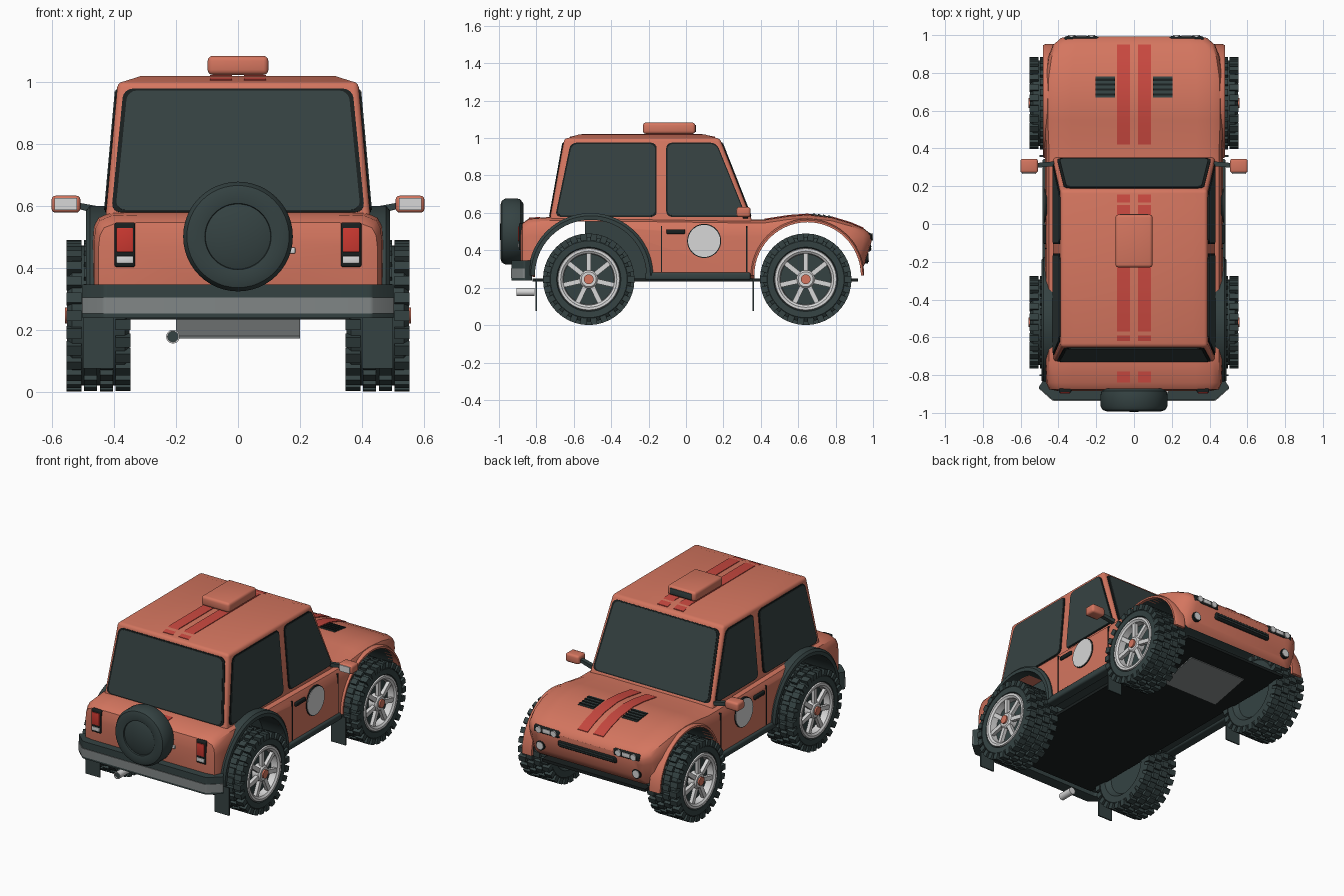
import bpy, bmesh
from math import pi, cos, sin, radians
from mathutils import Vector, Matrix

if "Cube" in bpy.data.objects:
    bpy.data.objects.remove(bpy.data.objects["Cube"])


def material(name, rgb):
    m = bpy.data.materials.new(name)
    m.use_nodes = True
    m.diffuse_color = (*rgb, 1)
    m.node_tree.nodes["Principled BSDF"].inputs["Base Color"].default_value = (*rgb, 1)
    return m


PAINT = material("coral paint", (0.66, 0.18, 0.115))
STRIPE = material("red stripe", (0.58, 0.065, 0.05))
DARK = material("dark rubber", (0.035, 0.055, 0.055))
GLASS = material("dark glass", (0.037, 0.055, 0.055))
BLACK = material("black trim", (0.01, 0.014, 0.014))
WHITE = material("pale metal", (0.68, 0.68, 0.68))
GREY = material("mid grey", (0.22, 0.24, 0.24))
LAMP = material("tail red", (0.6, 0.04, 0.03))


def finish(bm, name, mat, angle=35):
    bmesh.ops.remove_doubles(bm, verts=bm.verts, dist=0.0001)
    bmesh.ops.recalc_face_normals(bm, faces=bm.faces)
    me = bpy.data.meshes.new(name)
    bm.to_mesh(me)
    bm.free()
    me.materials.append(mat)
    ob = bpy.data.objects.new(name, me)
    bpy.context.collection.objects.link(ob)
    smooth(ob, angle)
    return ob


def smooth(ob, angle=35):
    bpy.ops.object.select_all(action='DESELECT')
    ob.select_set(True)
    bpy.context.view_layer.objects.active = ob
    bpy.ops.object.shade_smooth_by_angle(angle=radians(angle))


def box(name, mat, lo, hi, bevel=0.0):
    bm = bmesh.new()
    lo, hi = Vector(lo), Vector(hi)
    bmesh.ops.create_cube(bm, size=1, matrix=Matrix.Translation((lo + hi) / 2)
                          @ Matrix.Diagonal((*(hi - lo), 1)))
    if bevel:
        bmesh.ops.bevel(bm, geom=bm.edges[:], offset=bevel, segments=3, profile=0.5, affect='EDGES')
    return finish(bm, name, mat)


def panel(name, mat, pts, thick, radius=0.0, grow=1.0):
    """Flat rounded polygon, given thickness about its own plane."""
    bm = bmesh.new()
    mid = sum((Vector(p) for p in pts), Vector()) / len(pts)
    bm.faces.new([bm.verts.new(mid + (Vector(p) - mid) * grow) for p in pts])
    if radius:
        bmesh.ops.bevel(bm, geom=bm.verts[:], offset=radius, segments=4, profile=0.5, affect='VERTICES')
    bm.faces.ensure_lookup_table()
    f = bm.faces[0]
    f.normal_update()
    n = f.normal.copy()
    bmesh.ops.translate(bm, verts=bm.verts, vec=-n * thick / 2)
    new = bmesh.ops.extrude_face_region(bm, geom=[f], use_keep_orig=True)["geom"]
    bmesh.ops.translate(bm, verts=[v for v in new if isinstance(v, bmesh.types.BMVert)], vec=n * thick)
    return finish(bm, name, mat)


def lathe(name, mat, profile, axis, loc, n=40, arc=None):
    """Turn (along, radius) points about the X or Y axis."""
    bm = bmesh.new()
    a0, a1 = arc or (0, 2 * pi)
    rings = []
    for k in range(n + 1):
        t = a0 + (a1 - a0) * k / n
        rings.append([bm.verts.new(Vector(loc) + (Vector((a, r * cos(t), r * sin(t))) if axis == 'X'
                      else Vector((r * cos(t), a, r * sin(t))))) for a, r in profile])
    for p, q in zip(rings, rings[1:]):
        for i in range(len(profile) - 1):
            bm.faces.new((p[i], p[i + 1], q[i + 1], q[i]))
    if arc:
        bmesh.ops.remove_doubles(bm, verts=bm.verts, dist=0.0001)
        bmesh.ops.holes_fill(bm, edges=bm.edges[:])
    return finish(bm, name, mat)


def disc(name, mat, axis, loc, r, half, n=40):
    return lathe(name, mat, [(-half, 0), (-half, r), (half, r), (half, 0)], axis, loc, n)


def ribbon(name, mat, x0, x1, path, thick=0.009):
    bm = bmesh.new()
    rows = [[bm.verts.new((x, y, z + d)) for x, d in
             ((x0, 0.004), (x1, 0.004), (x1, 0.004 - thick), (x0, 0.004 - thick))] for y, z in path]
    for a, b in zip(rows, rows[1:]):
        for i in range(4):
            bm.faces.new((a[i], a[(i + 1) % 4], b[(i + 1) % 4], b[i]))
    bm.faces.new(rows[0])
    bm.faces.new(rows[-1])
    return finish(bm, name, mat, 20)


# Lower body: lofted sections (y, half width, bottom, top)
STATIONS = [(-.885, .40, .30, .50), (-.875, .45, .27, .545), (-.84, .465, .26, .57), (-.7, .47, .25, .58),
            (.3, .47, .25, .565), (.42, .47, .25, .565), (.55, .475, .25, .585), (.65, .475, .25, .592),
            (.78, .47, .25, .577), (.88, .455, .25, .547), (.95, .43, .265, .517), (.985, .39, .29, .49),
            (.993, .35, .33, .47)]
SECTION = [(0, 0), (.94, 0), (1, .08), (1, .7), (.99, .85), (.96, .94), (.88, .99), (.7, 1), (0, 1)]


def top_z(y):
    for a, b in zip(STATIONS, STATIONS[1:]):
        if a[0] <= y <= b[0]:
            return a[3] + (b[3] - a[3]) * (y - a[0]) / (b[0] - a[0])


bm = bmesh.new()
loop = SECTION + [(-fx, fz) for fx, fz in SECTION[-2:0:-1]]
rings = []
for y, w, zb, zt in STATIONS:
    ring = []
    for fx, fz in loop:
        z = zb + (zt - zb) * fz
        rake = max(0, .45 - z) * .3 if y > .9 else 0
        ring.append(bm.verts.new((w * fx, y - rake, z)))
    rings.append(ring)
for a, b in zip(rings, rings[1:]):
    for i in range(len(loop)):
        j = (i + 1) % len(loop)
        bm.faces.new((a[i], a[j], b[j], b[i]))
bm.faces.new(rings[0])
bm.faces.new(rings[-1])
body = finish(bm, "lower_body", PAINT)

# Wheel arches cut right through the body
ARCHES = [(-.51, .265, .298), (.65, .265, .285)]
for y, z, r in ARCHES:
    cutter = disc("arch_cutter", DARK, 'X', (0, y, z), r, .7, 56)
    cutter.hide_render = True
    mod = body.modifiers.new("arch", 'BOOLEAN')
    mod.operation, mod.solver, mod.object = 'DIFFERENCE', 'EXACT', cutter
    bpy.context.view_layer.objects.active = body
    bpy.ops.object.modifier_apply(modifier=mod.name)
    bpy.data.objects.remove(cutter)
body.data.materials.clear()
body.data.materials.append(PAINT)
body.data.materials.append(DARK)
for f in body.data.polygons:
    c = f.center
    inside = any(abs(Vector((c.y - y, c.z - z)).length - r) < .006 and abs(f.normal.x) < .1 for y, z, r in ARCHES)
    f.material_index = int(inside or f.normal.z < -.9)
smooth(body)
box("floor_pan", BLACK, (-.36, -.82, .232), (.36, .92, .25))
box("inner_tub", DARK, (-.33, -.54, .24), (.33, -.18, .56))
panel("skid_plate", GREY, [(-.2, .5, .175), (.2, .5, .175), (.2, .76, .23), (-.2, .76, .23)], .008)

# Cabin: tapered box with a crowned roof
Z0, Z1 = .555, 1.0
bm = bmesh.new()
bmesh.ops.create_cube(bm, size=2)
for v in bm.verts:
    up = v.co.z > 0
    v.co = (v.co.x * (.388 if up else .428), (.18 if up else .355) if v.co.y > 0 else (-.65 if up else -.73),
            Z1 if up else Z0)
bmesh.ops.bevel(bm, geom=[e for e in bm.edges if max(v.co.z for v in e.verts) > .9],
                offset=.018, segments=3, profile=.5, affect='EDGES')
roof = max(bm.faces, key=lambda f: f.calc_center_median().z + f.calc_area())
bmesh.ops.inset_region(bm, faces=[roof], thickness=.08, depth=0)
bmesh.ops.translate(bm, verts=roof.verts, vec=(0, 0, .018))
finish(bm, "cabin", PAINT, 30)


def on_wall(kind, u, z):
    t = (z - Z0) / (Z1 - Z0)
    if kind in (-1, 1):
        return (kind * (.428 - .04 * t), u, z)
    return (u, -.73 + .08 * t if kind == "rear" else .355 - .175 * t, z)


def window(name, kind, corners):
    pts = [on_wall(kind, u, z) for u, z in corners]
    panel(name + "_gasket", BLACK, pts, .008, .03, 1.035)
    panel(name, GLASS, pts, .014, .03)


window("rear_window", "rear", [(-.395, .585), (.395, .585), (.357, .97), (-.357, .97)])
window("windscreen", "front", [(-.395, .585), (.395, .585), (.357, .97), (-.357, .97)])
for s in (-1, 1):
    window("rear_side_window", s, [(-.69, .585), (-.165, .585), (-.165, .968), (-.61, .968)])
    window("door_window", s, [(-.1, .585), (.315, .585), (.16, .968), (-.1, .968)])

# Stripes, bonnet vents and roof scoop
for s in (-1, 1):
    x0, x1 = sorted((s * .02, s * .09))
    ribbon("bonnet_stripe", STRIPE, x0, x1, [(y, top_z(y)) for y in (.42, .55, .65, .78, .88, .95)])
    ribbon("roof_stripe", STRIPE, x0, x1, [(-.62, 1.003), (-.55, 1.018), (.08, 1.018), (.155, 1.003)])
    ribbon("tail_stripe", STRIPE, x0, x1, [(y, top_z(y)) for y in (-.84, -.78)])
    x0, x1 = sorted((s * .1, s * .205))
    ribbon("bonnet_vent", DARK, x0, x1, [(y, top_z(y)) for y in (.67, .78)])
    for k in range(4):
        y = .68 + k * .026
        ribbon("vent_slat", BLACK, x0, x1, [(v, top_z(v) + .004) for v in (y, y + .012)])
box("roof_scoop", PAINT, (-.098, -.23, 1.022), (.098, .05, 1.083), .016)
box("scoop_opening", DARK, (-.075, .04, 1.032), (.075, .054, 1.07), .004)

# Sides: flares, sills, doors, roundels, mirrors, mud flaps
for s in (-1, 1):
    for name, mat, (y, z, r), w, out in (("rear_flare", DARK, ARCHES[0], .036, .49),
                                         ("front_lip", PAINT, ARCHES[1], .018, .482)):
        ring = [(s * .41, r), (s * out, r), (s * out, r + w * .6), (s * (out - .012), r + w), (s * .41, r + w), (s * .41, r)]
        lathe(name, mat, ring, 'X', (0, y, z), 36, (0, pi))
    def side_box(name, mat, x0, x1, y0, y1, z0, z1, b=0.0):
        a, c = sorted((s * x0, s * x1))
        return box(name, mat, (a, y0, z0), (c, y1, z1), b)
    side_box("sill", DARK, .42, .485, -.22, .345, .24, .282, .012)
    for y in (-.13, .325):
        side_box("door_seam", BLACK, .46, .472, y - .003, y + .003, .285, .53)
    side_box("door_handle", BLACK, .455, .48, -.105, -.005, .487, .512, .006)
    disc("roundel_rim", BLACK, 'X', (s * .467, .097, .45), .091, .006)
    disc("roundel", WHITE, 'X', (s * .469, .097, .45), .086, .007)
    side_box("mirror", PAINT, .508, .602, .27, .345, .577, .632, .014)
    side_box("mirror_glass", WHITE, .52, .592, .266, .275, .585, .624)
    panel("mirror_arm", DARK, [(s * .41, .32, .565), (s * .52, .31, .59), (s * .52, .31, .61), (s * .41, .32, .59)], .025)
    for y in (-.8, .36):
        side_box("mud_flap", DARK, .4, .5, y - .004, y + .004, .075, .25)
    # Tail lamps
    side_box("tail_housing", BLACK, .332, .398, -.893, -.86, .402, .545, .006)
    side_box("tail_lamp", LAMP, .338, .392, -.898, -.88, .45, .528, .003)
    side_box("reverse_lamp", WHITE, .338, .392, -.898, -.88, .414, .437, .003)
    # Head lamps and fog lamps
    side_box("head_housing", BLACK, .185, .37, .94, .994, .447, .492, .012)
    for x in (.225, .33):
        disc("head_lamp", WHITE, 'Y', (s * x, .992, .47), .019, .008, 20)
    side_box("lamp_bar", WHITE, .25, .305, .985, .998, .457, .483, .004)
    disc("fog_rim", BLACK, 'Y', (s * .335, .952, .36), .03, .022, 24)
    disc("fog_lamp", WHITE, 'Y', (s * .335, .956, .36), .023, .022, 24)

# Nose grille
box("grille", BLACK, (-.205, .94, .392), (.205, .99, .438), .014)
for k in range(2):
    box("grille_bar", DARK, (-.19, .96, .403 + k * .015), (.19, .993, .409 + k * .015))

# Rear bumper, spare wheel, exhaust
half = [(.43, -.932), (.505, -.865), (.475, -.82), (.42, -.86)]
outline = half + [(-x, y) for x, y in reversed(half)]
panel("rear_bumper", DARK, [(x, y, .292) for x, y in outline], .108, .008)
panel("bumper_strip", GREY, [(x * 1.003, y - .004, .277) for x, y in outline], .052, .008)
lathe("spare_wheel", DARK, [(-.87, 0), (-.87, .15), (-.885, .172), (-.905, .177), (-.965, .177), (-.985, .165),
                            (-.993, .14), (-.988, .107), (-.98, .105), (-.992, .07), (-.995, 0)], 'Y', (0, 0, .5), 48)
box("tail_latch", WHITE, (.165, -.895, .445), (.185, -.87, .465), .004)
lathe("exhaust", WHITE, [(-.81, 0), (-.81, .022), (-.905, .022), (-.905, .017), (-.88, .017)], 'Y', (-.21, 0, .177), 20)
disc("exhaust_bore", DARK, 'Y', (-.21, -.89, .177), .018, .006, 20)


# Road wheels: built once, then reused at the four corners
def blocks(name, mat, items):
    bm = bmesh.new()
    for ang, x, r, size in items:
        bmesh.ops.create_cube(bm, size=1, matrix=Matrix.Rotation(ang, 4, 'X')
                              @ Matrix.Translation((x, 0, r)) @ Matrix.Diagonal((*size, 1)))
    return finish(bm, name, mat)


O = (0, 0, 0)
N = 26
lugs = []
for k in range(N):
    for x, shift, w in ((-.079, 0, .048), (-.026, .5, .042), (.026, 0, .042), (.079, .5, .048)):
        lugs.append(((k + shift) * 2 * pi / N, x, .226, (w, .034, .036)))
parts = [
    lathe("tyre", DARK, [(-.07, 0), (-.07, .14), (-.098, .165), (-.1, .205), (-.085, .226), (.085, .226), (.1, .205),
                         (.098, .172), (.08, .16), (.045, .15), (.045, 0)], 'X', O, 48),
    blocks("tread", DARK, lugs),
    lathe("rim", WHITE, [(.05, .135), (.092, .138), (.101, .15), (.101, .164), (.085, .168)], 'X', O, 48),
    blocks("spokes", WHITE, [(k * 2 * pi / 7, .08, .092, (.022, .026, .1)) for k in range(7)]),
    lathe("hub", WHITE, [(.045, .05), (.088, .05), (.098, .04), (.098, 0)], 'X', O, 28),
    disc("hub_cap", PAINT, 'X', (.1, 0, 0), .026, .008, 20)]
for s in (1, -1):
    for y in (-.52, .64):
        for p in parts:
            w = bpy.data.objects.new("wheel_" + p.name, p.data)
            bpy.context.collection.objects.link(w)
            w.location = (s * .45, y, .245)
            w.rotation_euler.z = 0 if s > 0 else pi
for p in parts:
    bpy.data.objects.remove(p)
